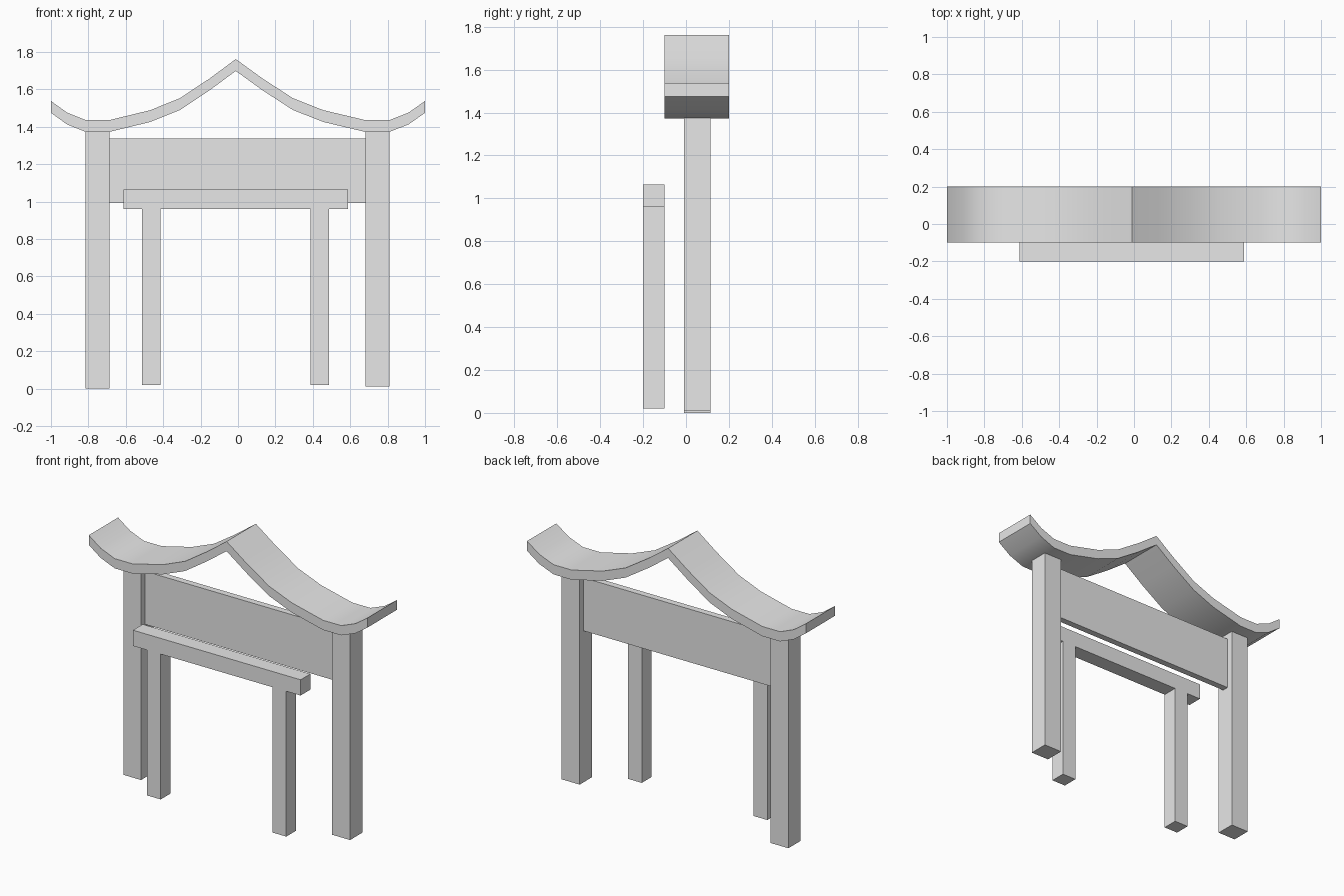
import bpy
import bmesh
from math import radians

cube = bpy.data.objects.get("Cube")
if cube:
    bpy.data.objects.remove(cube, do_unlink=True)

# Plain grey for every part
GREY = (0.8, 0.8, 0.8, 1)
grey = bpy.data.materials.new("light grey")
grey.use_nodes = True
grey.diffuse_color = GREY
grey.node_tree.nodes["Principled BSDF"].inputs["Base Color"].default_value = GREY


def add_object(name, bm):
    bmesh.ops.recalc_face_normals(bm, faces=bm.faces)
    mesh = bpy.data.meshes.new(name)
    bm.to_mesh(mesh)
    bm.free()
    mesh.materials.append(grey)
    obj = bpy.data.objects.new(name, mesh)
    bpy.context.collection.objects.link(obj)
    return obj


def box(name, x, y, z):
    """Box between the (low, high) limits on each axis."""
    bm = bmesh.new()
    bmesh.ops.create_cube(bm, size=1)
    for v in bm.verts:
        v.co = [(lo + hi) / 2 + c * (hi - lo) for c, (lo, hi) in zip(v.co, (x, y, z))]
    return add_object(name, bm)


# Tall posts carrying the roof
POST_Y = (-0.01, 0.115)
box("right_post", (-0.815, -0.688), POST_Y, (0, 1.376))
box("left_post", (0.682, 0.811), POST_Y, (0.012, 1.376))

# Wide board set between the posts
box("cross_board", (-0.688, 0.682), (0.032, 0.074), (0.993, 1.337))

# Smaller frame standing in front
FRAME_Y = (-0.2, -0.1)
box("front_beam", (-0.613, 0.589), FRAME_Y, (0.962, 1.064))
for name, x in (("front_right_leg", -0.513), ("front_left_leg", 0.387)):
    box(name, (x, x + 0.099), FRAME_Y, (0.02, 0.962))

# Swept roof: half profile from ridge (0) to tip (1), used on both sides
RIDGE_X = -0.012
THICKNESS = 0.063
half = [(0, 1.762), (0.142, 1.658), (0.302, 1.553), (0.463, 1.489),
        (0.684, 1.436), (0.812, 1.436), (0.913, 1.476), (1, 1.538)]
left = [(RIDGE_X + t * (1 - RIDGE_X), z) for t, z in half]
right = [(RIDGE_X - t * (1 + RIDGE_X), z) for t, z in half]
profile = right[:0:-1] + left

bm = bmesh.new()
rings = []
for x, z in profile:
    low = z - THICKNESS
    rings.append([bm.verts.new(p) for p in
                  ((x, -0.1, low), (x, 0.2, low), (x, 0.2, z), (x, -0.1, z))])
for a, b in zip(rings, rings[1:]):
    for i in range(4):
        j = (i + 1) % 4
        bm.faces.new((a[i], a[j], b[j], b[i]))
bm.faces.new(rings[0])
bm.faces.new(rings[-1])
roof = add_object("roof", bm)

# Soft curve along the roof with a crisp ridge and rim
bpy.ops.object.select_all(action='DESELECT')
roof.select_set(True)
bpy.context.view_layer.objects.active = roof
bpy.ops.object.shade_smooth_by_angle(angle=radians(30))
